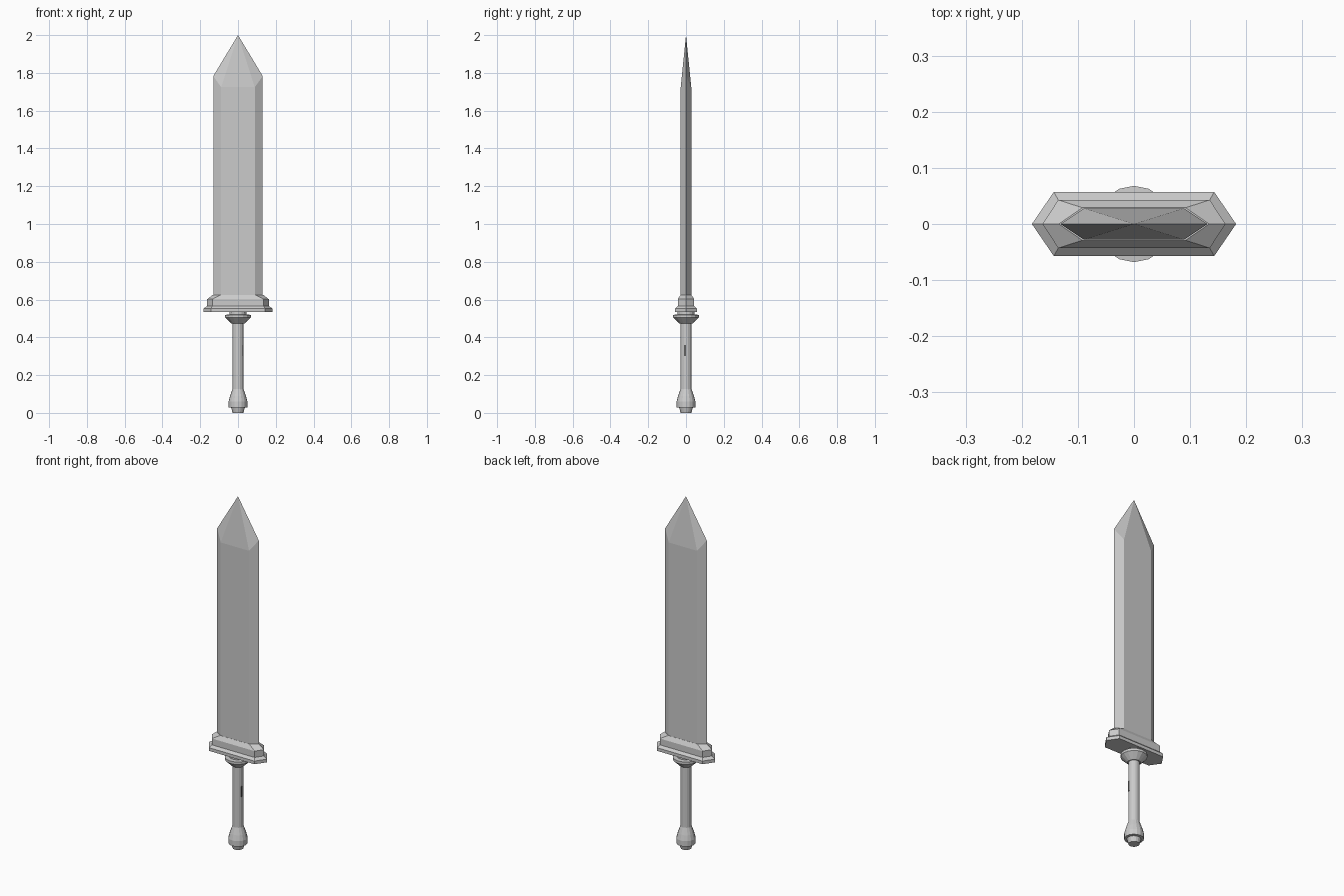
import bpy, bmesh, math

cube = bpy.data.objects.get("Cube")
if cube:
    bpy.data.objects.remove(cube, do_unlink=True)


def material(name, value):
    mat = bpy.data.materials.new(name)
    mat.use_nodes = True
    colour = (value, value, value, 1)
    mat.diffuse_color = colour
    mat.node_tree.nodes["Principled BSDF"].inputs["Base Color"].default_value = colour
    return mat


steel = material("pale grey steel", 0.6)
dark = material("dark grey slot", 0.12)


def finish(name, bm, mat=steel):
    bmesh.ops.recalc_face_normals(bm, faces=bm.faces)
    mesh = bpy.data.meshes.new(name)
    bm.to_mesh(mesh)
    bm.free()
    mesh.materials.append(mat)
    obj = bpy.data.objects.new(name, mesh)
    bpy.context.collection.objects.link(obj)
    return obj


def loft(name, rings, tip=None):
    """Bridge equal rings of points, closing the ends flat or to a tip."""
    bm = bmesh.new()
    loops = [[bm.verts.new(p) for p in ring] for ring in rings]
    n = len(loops[0])
    for low, high in zip(loops, loops[1:]):
        for i in range(n):
            j = (i + 1) % n
            bm.faces.new((low[i], low[j], high[j], high[i]))
    bm.faces.new(loops[0][::-1])
    if tip:
        apex = bm.verts.new(tip)
        for i in range(n):
            bm.faces.new((loops[-1][i], loops[-1][(i + 1) % n], apex))
    else:
        bm.faces.new(loops[-1])
    return finish(name, bm)


def hexagon(point, flat, depth, z, z_flat=None):
    zf = z if z_flat is None else z_flat
    return [(point, 0, z), (flat, depth, zf), (-flat, depth, zf),
            (-point, 0, z), (-flat, -depth, zf), (flat, -depth, zf)]


def turned(name, profile, sides=16):
    return loft(name, [[(r * math.cos(math.tau * i / sides),
                         r * math.sin(math.tau * i / sides), z)
                        for i in range(sides)] for r, z in profile])


# Blade with bevelled edges and a faceted point
loft("blade", [hexagon(0.131, 0.089, 0.028, 0.61),
               hexagon(0.131, 0.089, 0.028, 1.783, 1.724)], tip=(0, 0, 2))

# Stepped guard
loft("guard", [hexagon(0.182, 0.143, 0.057, 0.535),
               hexagon(0.182, 0.143, 0.057, 0.553),
               hexagon(0.163, 0.135, 0.043, 0.566),
               hexagon(0.163, 0.135, 0.043, 0.602),
               hexagon(0.134, 0.092, 0.029, 0.625)])

# Collar below the guard
turned("collar", [(0.034, 0.472), (0.068, 0.505), (0.068, 0.519),
                  (0.046, 0.521), (0.046, 0.536)])

# Grip and flared pommel
turned("grip", [(0.029, 0.11), (0.029, 0.48)])
turned("pommel", [(0.028, 0), (0.036, 0.028), (0.05, 0.029), (0.05, 0.06),
                  (0.042, 0.09), (0.029, 0.127)])

# Narrow slot plate on the left side of the grip
bm = bmesh.new()
bmesh.ops.create_cube(bm, size=1)
bmesh.ops.scale(bm, vec=(0.006, 0.009, 0.06), verts=bm.verts)
bmesh.ops.translate(bm, vec=(0.027, -0.005, 0.33), verts=bm.verts)
finish("grip_slot", bm, dark)
